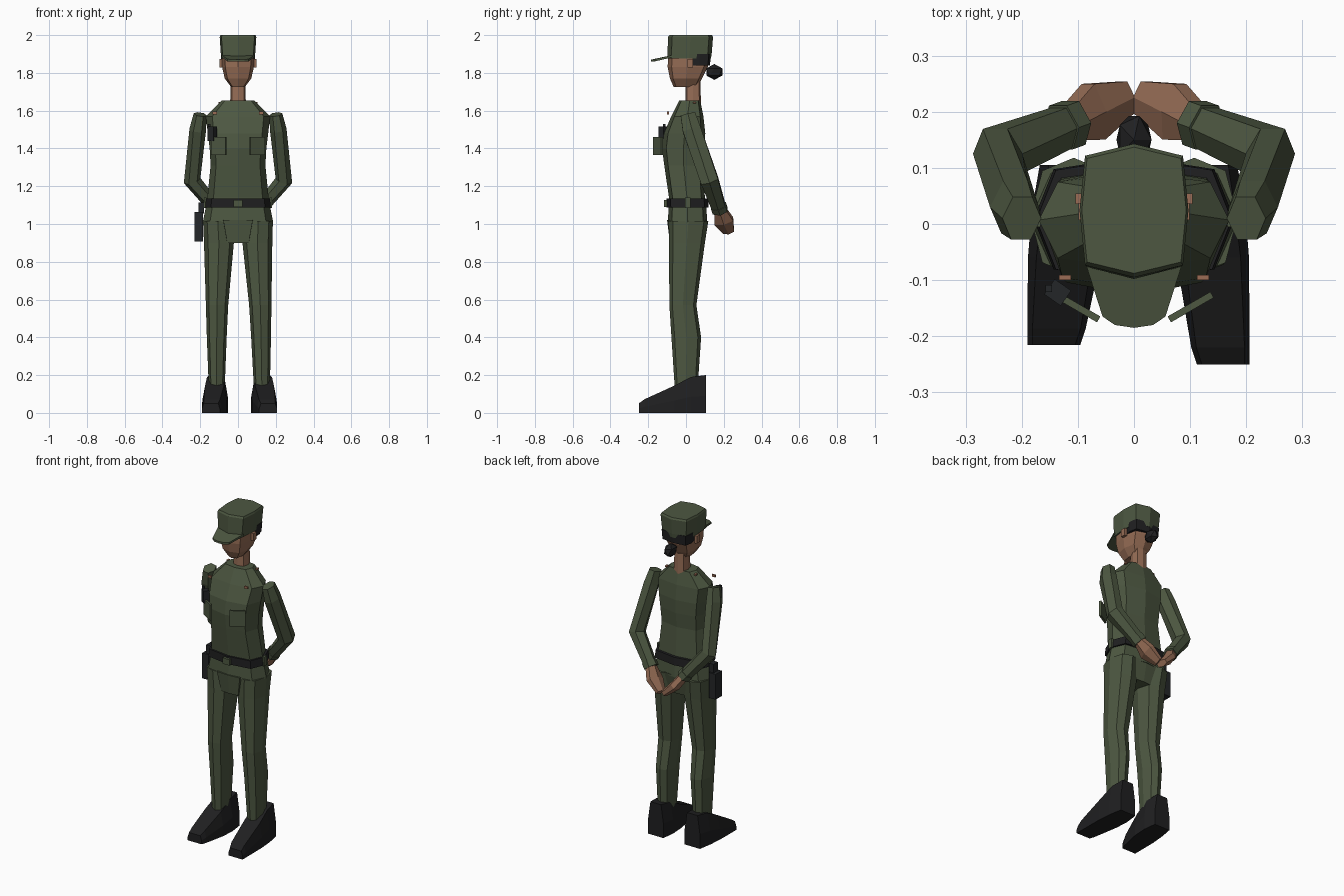
import bpy
import bmesh
from mathutils import Vector, Matrix
from math import cos, sin, pi, radians

if "Cube" in bpy.data.objects:
    bpy.data.objects.remove(bpy.data.objects["Cube"], do_unlink=True)


def make_material(name, red, green, blue):
    material = bpy.data.materials.new(name)
    material.use_nodes = True
    color = (red, green, blue, 1)
    material.diffuse_color = color
    shader = material.node_tree.nodes["Principled BSDF"]
    shader.inputs["Base Color"].default_value = color
    shader.inputs["Roughness"].default_value = 0.9
    return material


cloth = make_material("olive cloth", 0.074, 0.096, 0.053)
black = make_material("black leather", 0.014, 0.014, 0.015)
gear = make_material("dark gear", 0.017, 0.019, 0.021)
skin = make_material("brown skin", 0.30, 0.15, 0.09)
copper = make_material("copper pin", 0.33, 0.15, 0.09)


def finish(name, bm, material):
    bmesh.ops.recalc_face_normals(bm, faces=bm.faces)
    mesh = bpy.data.meshes.new(name)
    bm.to_mesh(mesh)
    bm.free()
    mesh.materials.append(material)
    obj = bpy.data.objects.new(name, mesh)
    bpy.context.collection.objects.link(obj)
    return obj


def bridge(name, rings, material):
    """Join equal point rings into a closed, flat-faced solid."""
    bm = bmesh.new()
    loops = [[bm.verts.new(point) for point in ring] for ring in rings]
    count = len(loops[0])
    for low, high in zip(loops, loops[1:]):
        for i in range(count):
            j = (i + 1) % count
            bm.faces.new((low[i], low[j], high[j], high[i]))
    bm.faces.new(loops[0])
    bm.faces.new(loops[-1])
    return finish(name, bm, material)


def stack(name, sections, material, corner_x=0.8, corner_y=0.8):
    """Stack eight-sided sections given as (z, x min, x max, y min, y max)."""
    outline = [(0, -1), (corner_x, -corner_y), (1, 0), (corner_x, corner_y),
               (0, 1), (-corner_x, corner_y), (-1, 0), (-corner_x, -corner_y)]
    rings = []
    for z, left, right, front, back in sections:
        cx, cy = (left + right) / 2, (front + back) / 2
        rx, ry = (right - left) / 2, (back - front) / 2
        rings.append([(cx + u * rx, cy + v * ry, z) for u, v in outline])
    return bridge(name, rings, material)


def body(name, sections, material, **corners):
    """Stack sections that are symmetric in x: (z, half width, front, back)."""
    return stack(name, [(z, -w, w, f, b) for z, w, f, b in sections], material, **corners)


def limb(name, joints, material, sides=6):
    """Sweep a polygon along joints given as (centre, depth radius, width radius)."""
    points = [Vector(joint[0]) for joint in joints]
    rings = []
    for i, (centre, depth, width) in enumerate(joints):
        before = points[i] - points[max(i - 1, 0)]
        after = points[min(i + 1, len(points) - 1)] - points[i]
        along = (before.normalized() + after.normalized()).normalized()
        across = Vector((0, 1, 0))
        across = (across - along * across.dot(along)).normalized()
        other = along.cross(across)
        angles = [2 * pi * (k + 0.5) / sides for k in range(sides)]
        rings.append([points[i] + across * depth * cos(a) + other * width * sin(a)
                      for a in angles])
    return bridge(name, rings, material)


def block(name, centre, size, material, turn=0):
    bm = bmesh.new()
    bmesh.ops.create_cube(bm, size=1)
    matrix = (Matrix.Translation(centre) @ Matrix.Rotation(radians(turn), 4, "Z")
              @ Matrix.Diagonal((*size, 1)))
    bmesh.ops.transform(bm, matrix=matrix, verts=bm.verts)
    return finish(name, bm, material)


# Head, hair and cap
body("neck", [(1.62, 0.042, -0.005, 0.08), (1.78, 0.038, 0, 0.075)], skin)
body("head", [(1.725, 0.036, -0.065, 0.06), (1.77, 0.07, -0.085, 0.085),
              (1.83, 0.084, -0.097, 0.115), (1.9, 0.087, -0.095, 0.125)], skin)
body("hair", [(1.84, 0.087, 0.015, 0.127), (1.9, 0.09, 0.015, 0.132)], black,
     corner_x=0.9)
body("cap", [(1.875, 0.089, -0.098, 0.132), (1.9, 0.091, -0.098, 0.136),
             (1.99, 0.097, -0.095, 0.143), (2.0, 0.093, -0.088, 0.137)], cloth,
     corner_x=0.9, corner_y=0.82)

brim_half = [(0.087, -0.068), (0.056, -0.165), (0.034, -0.18)]
brim_outline = brim_half + [(0, -0.185)] + [(-x, y) for x, y in reversed(brim_half)]
brim_rings = []
for lift in (0, 0.012):
    brim_rings.append([(x, y, 1.915 + 0.3 * y + lift - 1.5 * x * x)
                       for x, y in brim_outline])
bridge("cap_brim", brim_rings, cloth)

bun = bmesh.new()
bmesh.ops.create_icosphere(bun, subdivisions=1, radius=1)
bun_shape = Matrix.Translation((0, 0.15, 1.805)) @ Matrix.Diagonal((0.035, 0.05, 0.042, 1))
bmesh.ops.transform(bun, matrix=bun_shape, verts=bun.verts)
finish("hair_bun", bun, black)

# Jacket, belt and pelvis
body("jacket", [(1.01, 0.186, -0.096, 0.112), (1.09, 0.17, -0.092, 0.108),
                (1.14, 0.162, -0.09, 0.1), (1.31, 0.145, -0.115, 0.09),
                (1.40, 0.15, -0.127, 0.1), (1.48, 0.16, -0.117, 0.102),
                (1.57, 0.17, -0.078, 0.092), (1.655, 0.085, -0.035, 0.075)], cloth)
body("belt", [(1.088, 0.179, -0.103, 0.12), (1.136, 0.174, -0.103, 0.118)], black)
body("pelvis", [(0.9, 0.06, -0.085, 0.085), (1.02, 0.082, -0.1, 0.11)], cloth,
     corner_x=0.95, corner_y=0.95)
block("belt_buckle", (0, -0.107, 1.108), (0.046, 0.02, 0.036), cloth)

# Paired parts: the feet are set slightly apart from a strict mirror
for label, side, spread, toe in (("left", 1, 0.016, -0.25), ("right", -1, 0, -0.216)):
    trouser = []
    for z, inner, outer, front, back in (
            (0.14, 0.07, 0.155, -0.06, 0.062), (0.4, 0.06, 0.165, -0.077, 0.08),
            (0.57, 0.052, 0.17, -0.088, 0.055), (0.9, 0.022, 0.18, -0.09, 0.1),
            (1.015, 0.03, 0.185, -0.092, 0.118)):
        shift = spread * (1 - z)
        xs = sorted((side * (inner + shift), side * (outer + shift)))
        trouser.append((z, *xs, front, back))
    stack(label + "_leg", trouser, cloth, corner_x=0.72, corner_y=0.78)

    shoe = []
    for y, x, base, top, height in (
            (0.105, 0.116, 0.052, 0.036, 0.2), (0.025, 0.118, 0.064, 0.046, 0.19),
            (-0.06, 0.124, 0.065, 0.05, 0.145), (toe + 0.03, 0.138, 0.052, 0.043, 0.072),
            (toe, 0.143, 0.047, 0.038, 0.05)):
        x = side * (x + spread)
        shoe.append([(x - base, y, 0), (x + base, y, 0), (x + base, y, height * 0.45),
                     (x + top, y, height), (x - top, y, height),
                     (x - base, y, height * 0.45)])
    bridge(label + "_shoe", shoe, black)

    limb(label + "_sleeve", [((side * 0.2, 0.01, 1.58), 0.045, 0.035),
                             ((side * 0.213, 0.03, 1.5), 0.056, 0.044),
                             ((side * 0.243, 0.125, 1.23), 0.054, 0.046),
                             ((side * 0.112, 0.178, 1.075), 0.041, 0.036)], cloth)
    limb(label + "_cuff", [((side * 0.13, 0.172, 1.097), 0.046, 0.041),
                           ((side * 0.108, 0.18, 1.07), 0.046, 0.041)], cloth)
    limb(label + "_hand", [((side * 0.115, 0.178, 1.08), 0.034, 0.028),
                           ((side * 0.072, 0.2, 1.015), 0.06, 0.03),
                           ((side * 0.012, 0.226, 0.96), 0.034, 0.02)], skin)

    block(label + "_ear", (side * 0.091, 0.022, 1.85), (0.016, 0.03, 0.045), skin)
    block(label + "_chest_pocket", (side * 0.101, -0.148, 1.413),
          (0.088, 0.012, 0.096), cloth, turn=side * 30)
    block(label + "_collar_pin", (side * 0.123, -0.095, 1.588),
          (0.022, 0.009, 0.014), copper)
    block(label + "_shoulder_pin", (side * 0.098, 0.045, 1.642),
          (0.012, 0.018, 0.009), copper)
    block(label + "_belt_loop", (side * 0.174, 0.009, 1.112),
          (0.014, 0.028, 0.056), cloth)

# Gear carried on the right side
block("radio", (-0.136, -0.122, 1.478), (0.036, 0.033, 0.075), gear, turn=-35)
block("radio_antenna", (-0.152, -0.115, 1.515), (0.012, 0.012, 0.03), gear)
block("holster", (-0.208, 0.012, 0.985), (0.044, 0.06, 0.155), gear)
block("holster_grip", (-0.195, 0.012, 1.085), (0.03, 0.04, 0.06), gear)
